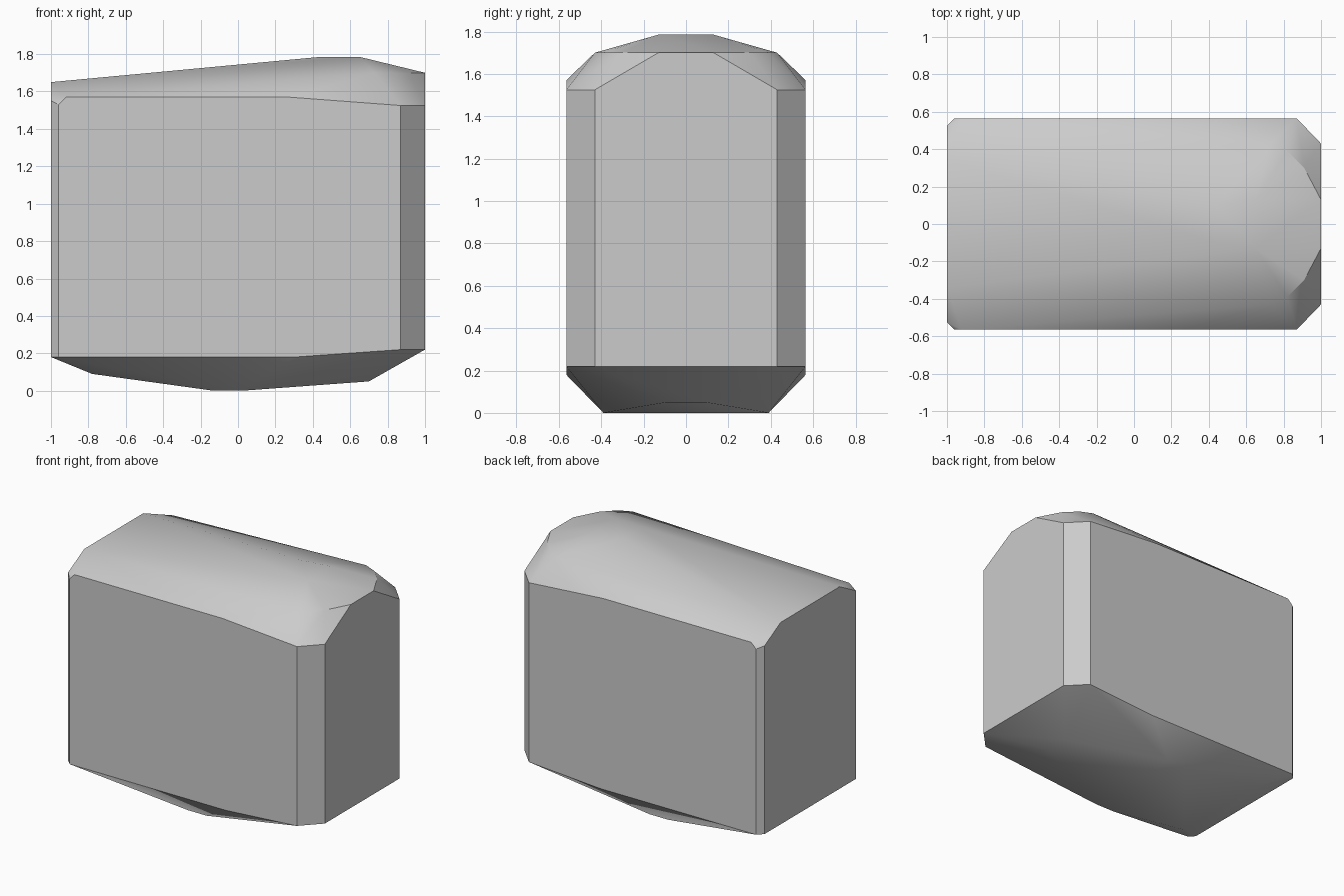
import bpy
import bmesh
import math

if "Cube" in bpy.data.objects:
    bpy.data.objects.remove(bpy.data.objects["Cube"], do_unlink=True)

grey = bpy.data.materials.new("plain grey")
grey.use_nodes = True
colour = (0.6, 0.6, 0.6, 1)
grey.diffuse_color = colour
grey.node_tree.nodes["Principled BSDF"].inputs["Base Color"].default_value = colour

# Corner points of one half, mirrored across y
right_end = [(1, .43, .22), (1, .43, 1.525), (1, .13, 1.70)]
left_end = [(-1, .525, .18), (-1, .525, 1.55), (-1, .34, 1.65)]
side_wall = [(.87, .565, .22), (.87, .565, 1.525), (.27, .565, 1.57), (.3, .565, .18),
             (-.92, .565, 1.57), (-.96, .565, 1.53), (-.96, .565, .18)]
crown = [(.44, .10, 1.785), (.65, .13, 1.785), (.73, .43, 1.70),
         (.82, .39, 1.70), (.91, .30, 1.70)]
underside = [(.70, .09, .05), (.02, .39, 0), (-.13, .39, 0), (-.78, .39, .09)]

# Faceted block wrapped around the corners
bm = bmesh.new()
for x, y, z in right_end + left_end + side_wall + crown + underside:
    for side in (1, -1):
        bm.verts.new((x, y * side, z))
hull = bmesh.ops.convex_hull(bm, input=bm.verts[:])
loose = [v for v in bm.verts if not v.link_faces]
bmesh.ops.delete(bm, geom=loose, context="VERTS")
bmesh.ops.dissolve_limit(bm, angle_limit=math.radians(0.5),
                         verts=bm.verts[:], edges=bm.edges[:])
bmesh.ops.recalc_face_normals(bm, faces=bm.faces[:])

mesh = bpy.data.meshes.new("faceted_block")
bm.to_mesh(mesh)
bm.free()
mesh.materials.append(grey)
block = bpy.data.objects.new("faceted_block", mesh)
bpy.context.collection.objects.link(block)

# Soft crown and underside, crisp wall edges
bpy.ops.object.select_all(action="DESELECT")
block.select_set(True)
bpy.context.view_layer.objects.active = block
bpy.ops.object.shade_smooth_by_angle(angle=math.radians(30))
